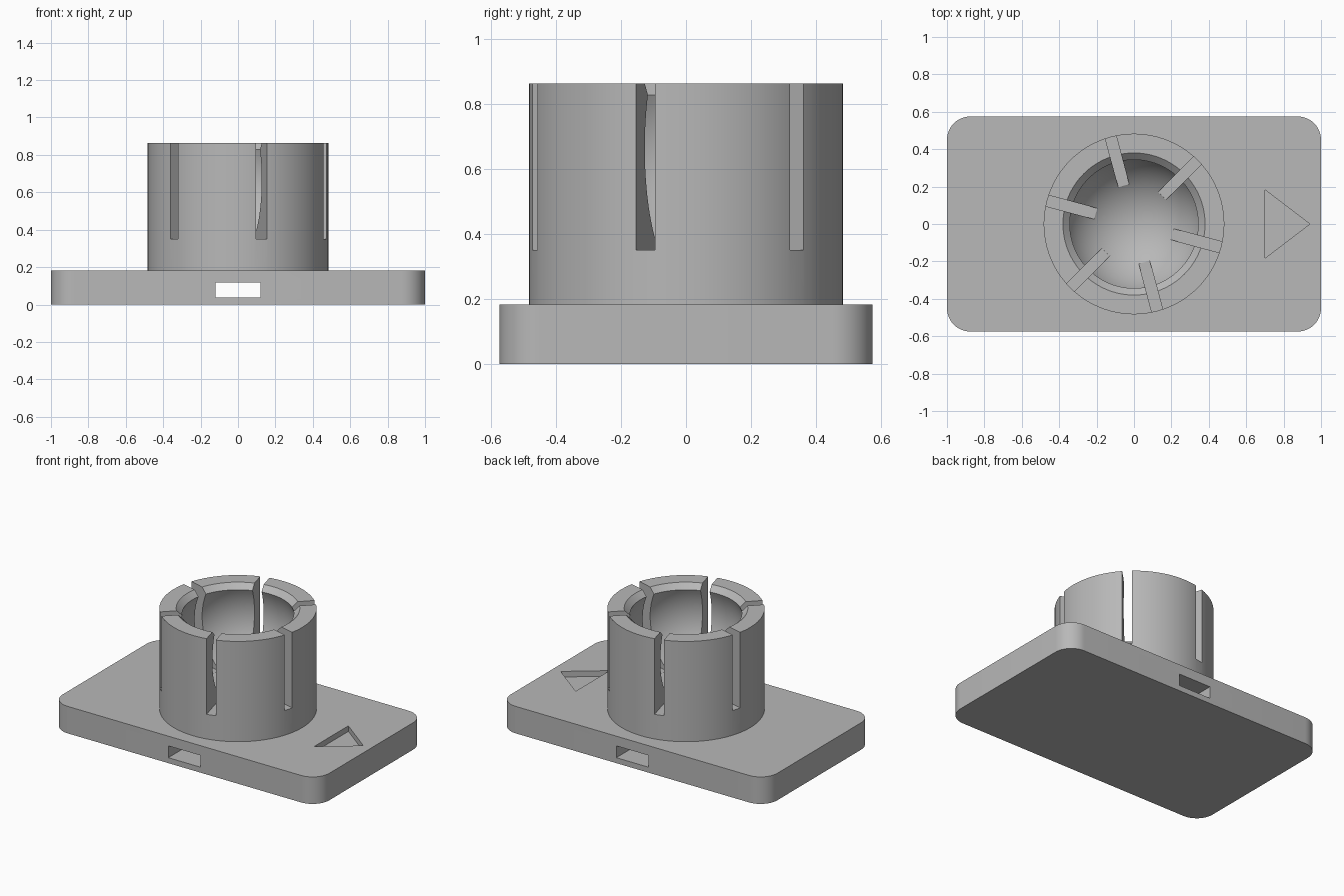
import bpy, bmesh, math
from mathutils import Matrix, Vector

old = bpy.data.objects.get("Cube")
if old:
    bpy.data.objects.remove(old, do_unlink=True)

grey = bpy.data.materials.new("plain grey")
grey.use_nodes = True
GREY = (0.48, 0.48, 0.48, 1)
grey.diffuse_color = GREY
grey.node_tree.nodes["Principled BSDF"].inputs["Base Color"].default_value = GREY

BASE_TOP, RADIUS, TOP = 0.183, 0.483, 0.863
BALL_R, BALL_Z, NECK_Z = 0.38, 0.665, 0.828


def make_object(name, bm):
    bmesh.ops.recalc_face_normals(bm, faces=bm.faces)
    mesh = bpy.data.meshes.new(name)
    bm.to_mesh(mesh)
    bm.free()
    mesh.materials.append(grey)
    obj = bpy.data.objects.new(name, mesh)
    bpy.context.collection.objects.link(obj)
    return obj


def prism(name, outline, z0, z1):
    """Extrude a flat outline upward from z0 to z1."""
    bm = bmesh.new()
    face = bm.faces.new([bm.verts.new((x, y, z0)) for x, y in outline])
    up = bmesh.ops.extrude_face_region(bm, geom=[face])["geom"]
    bmesh.ops.translate(bm, vec=(0, 0, z1 - z0),
                        verts=[v for v in up if isinstance(v, bmesh.types.BMVert)])
    return make_object(name, bm)


def boxes(name, centre, size, angles=(0,)):
    """One box, repeated around the z axis."""
    bm = bmesh.new()
    for a in angles:
        place = Matrix.Rotation(a, 4, 'Z') @ Matrix.Translation(centre)
        bmesh.ops.create_cube(bm, size=1, matrix=place @ Matrix.Diagonal((*size, 1)))
    return make_object(name, bm)


def lathe(name, profile, steps):
    bm = bmesh.new()
    verts = [bm.verts.new((r, 0, z)) for r, z in profile]
    edges = [bm.edges.new(pair) for pair in zip(verts, verts[1:])]
    bmesh.ops.spin(bm, geom=verts + edges, cent=(0, 0, 0), axis=(0, 0, 1),
                   angle=math.tau, steps=steps)
    bmesh.ops.remove_doubles(bm, verts=bm.verts, dist=1e-5)
    return make_object(name, bm)


def activate(obj):
    bpy.ops.object.select_all(action='DESELECT')
    obj.select_set(True)
    bpy.context.view_layer.objects.active = obj


def cut(obj, cutter):
    mod = obj.modifiers.new("cut", 'BOOLEAN')
    mod.operation, mod.solver, mod.object = 'DIFFERENCE', 'EXACT', cutter
    activate(obj)
    bpy.ops.object.modifier_apply(modifier=mod.name)
    bpy.data.objects.remove(cutter, do_unlink=True)


def smooth(obj):
    activate(obj)
    bpy.ops.object.shade_smooth_by_angle(angle=math.radians(25))


# Base plate with rounded corners
CORNER, HALF_X, HALF_Y = 0.125, 1.0, 0.575
outline = []
for i, (sx, sy) in enumerate([(1, 1), (-1, 1), (-1, -1), (1, -1)]):
    for k in range(13):
        a = math.pi / 2 * (i + k / 12)
        outline.append((sx * (HALF_X - CORNER) + CORNER * math.cos(a),
                        sy * (HALF_Y - CORNER) + CORNER * math.sin(a)))
base = prism("base_plate", outline, 0, BASE_TOP)

# Strap tunnel through the base and triangular pointer recess
cut(base, boxes("tunnel_cutter", Vector((0, 0, 0.077)), (0.24, 2, 0.08)))
cut(base, prism("pointer_cutter", [(0.70, -0.183), (0.94, 0), (0.70, 0.183)],
                BASE_TOP - 0.038, 0.3))
smooth(base)

# Socket: cylinder with a spherical bowl and a chamfered mouth
profile = [(0, 0.15), (RADIUS, 0.15), (RADIUS, TOP), (0.38, TOP)]
start = math.asin((NECK_Z - BALL_Z) / BALL_R)
for k in range(29):
    a = start - (start + math.pi / 2) * k / 28
    profile.append((max(0, BALL_R * math.cos(a)), BALL_Z + BALL_R * math.sin(a)))
profile[-1] = (0, BALL_Z - BALL_R)
socket = lathe("ball_socket", profile, 96)

# Six slots that split the socket wall into fingers
cut(socket, boxes("slot_cutter", Vector((0.35, 0, 0.85)), (0.5, 0.06, 1.0),
                  [math.radians(60 * k - 15) for k in range(6)]))
smooth(socket)
